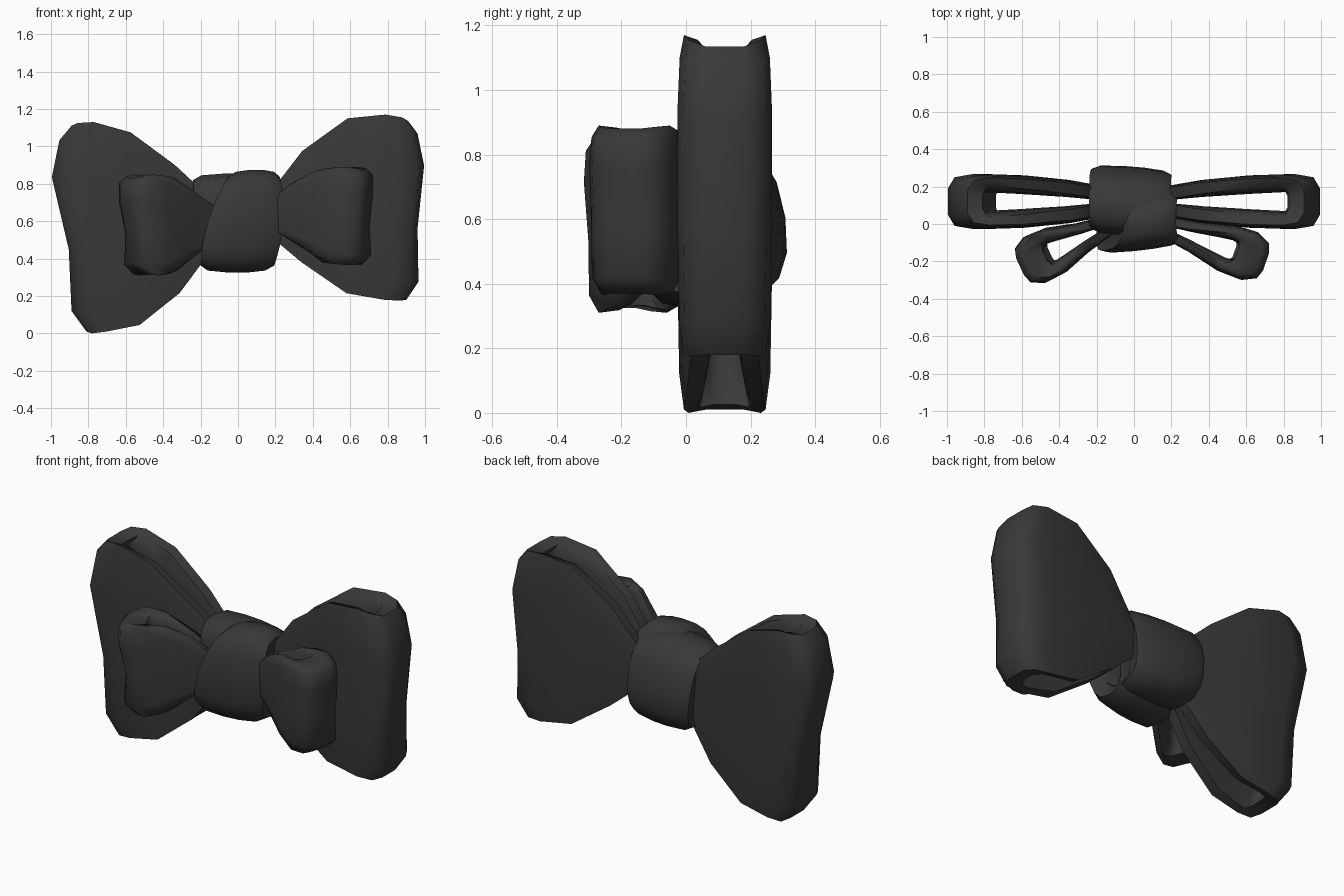
import bpy, bmesh, math

if "Cube" in bpy.data.objects:
    bpy.data.objects.remove(bpy.data.objects["Cube"], do_unlink=True)

fabric = bpy.data.materials.new("charcoal_fabric")
fabric.use_nodes = True
colour = (0.04, 0.04, 0.04, 1)
fabric.diffuse_color = colour
fabric.node_tree.nodes["Principled BSDF"].inputs["Base Color"].default_value = colour


def skin(name, rings):
    """Join a row of closed rings into a capped, smooth-shaded solid."""
    bm = bmesh.new()
    rows = [[bm.verts.new(p) for p in ring] for ring in rings]
    n = len(rows[0])
    for a, b in zip(rows, rows[1:]):
        for i in range(n):
            j = (i + 1) % n
            bm.faces.new((a[i], a[j], b[j], b[i]))
    bm.faces.new(rows[0])
    bm.faces.new(rows[-1])
    bmesh.ops.recalc_face_normals(bm, faces=bm.faces)
    mesh = bpy.data.meshes.new(name)
    bm.to_mesh(mesh)
    bm.free()
    mesh.materials.append(fabric)
    obj = bpy.data.objects.new(name, mesh)
    bpy.context.collection.objects.link(obj)
    bpy.ops.object.select_all(action="DESELECT")
    obj.select_set(True)
    bpy.context.view_layer.objects.active = obj
    bpy.ops.object.shade_smooth_by_angle(angle=math.radians(60))
    return obj


# Ribbon rows: height fraction, outward bulge of the wall, flare of the inside
ROWS = [(0, .86, 1.6), (.1, .96, 1.15), (.4, 1, 1), (.75, 1, 1), (.93, .95, 1.15), (1, .86, 1.6)]
# The inner face is a little shorter, so the rims slope inwards
INNER_HEIGHT = .97

# Half outlines seen from above: (fraction of length, sideways offset)
BIG_OUTER = [(0, .07), (.3, .115), (.6, .14), (.85, .147), (.96, .13), (1, .07)]
BIG_INNER = [(0, 0), (.3, .025), (.6, .042), (.82, .052), (.87, .048), (.9, .02)]
SMALL_OUTER = [(0, .05), (.35, .085), (.65, .13), (.85, .135), (.97, .1), (1, .05)]
SMALL_INNER = [(0, 0), (.3, .02), (.55, .042), (.68, .052), (.76, .042), (.79, .02)]


def ribbon_loop(name, side, root, angle, outer, inner, tops, bottoms, tips):
    """Ribbon that runs out from the knot, turns round and comes back."""
    ca, sa = math.cos(angle), math.sin(angle)

    def point(t, v, row, k, height):
        f = ROWS[row][0]
        along = t * tips[row]
        x = root[0] + along * ca - v * sa
        y = root[1] - along * sa - v * ca
        middle = (tops[k] + bottoms[k]) / 2
        z = middle + (f - .5) * height * (tops[k] - bottoms[k])
        return (side * x, y, z)

    count = len(outer)
    path = [(k, 1) for k in range(count)] + [(k, -1) for k in reversed(range(count))]
    rings = []
    for k, s in path:
        (to, vo), (ti, vi) = outer[k], inner[k]
        ring = [point(to, s * vo * ROWS[r][1], r, k, 1) for r in range(len(ROWS))]
        ring += [point(ti, s * vi * ROWS[r][2], r, k, INNER_HEIGHT)
                 for r in reversed(range(len(ROWS)))]
        rings.append(ring)
    return skin(name, rings)


# Large rear loops
ribbon_loop("left_large_loop", 1, (.1, .12), 0, BIG_OUTER, BIG_INNER,
            [.66, .975, 1.15, 1.17, 1.155, 1.135], [.58, .38, .215, .18, .175, .18],
            [.8, .865, .86, .895, .86, .81])
ribbon_loop("right_large_loop", -1, (.1, .12), 0, BIG_OUTER, BIG_INNER,
            [.68, .9, 1.075, 1.13, 1.125, 1.11], [.5, .215, .045, .01, 0, .01],
            [.71, .79, .805, .895, .855, .79])

# Small front loops, swung forward
ribbon_loop("left_small_loop", 1, (.12, 0), math.radians(19), SMALL_OUTER, SMALL_INNER,
            [.66, .8, .87, .89, .885, .88], [.6, .5, .42, .37, .365, .37],
            [.56, .61, .6, .62, .62, .58])
ribbon_loop("right_small_loop", -1, (.12, 0), math.radians(25), SMALL_OUTER, SMALL_INNER,
            [.66, .77, .84, .85, .84, .83], [.5, .41, .33, .31, .315, .325],
            [.46, .51, .5, .54, .54, .5])


def knot_band(name, centre, half, left, right, bow, power, lean, yaw, sides=16):
    """Soft band round the x axis; left and right edges are (bottom x, top x)."""
    rings = []
    for f, scale in [(.06, .7), (0, .86), (.1, .96), (.4, 1), (.65, 1), (.9, .96), (1, .86), (.94, .7)]:
        ring = []
        for i in range(sides):
            a = math.tau * i / sides
            c, s = math.cos(a), math.sin(a)
            y = math.copysign(abs(c) ** power, c) * scale * half[0]
            z = math.copysign(abs(s) ** power, s) * scale * half[1]
            h = (z / half[1] + 1) / 2
            swell = bow * 4 * h * (1 - h)
            lo = left[0] + h * (left[1] - left[0]) - swell
            hi = right[0] + h * (right[1] - right[0]) + swell
            x = lo + f * (hi - lo)
            ring.append((x, centre[0] + y - lean * z - yaw * x, centre[1] + z))
        rings.append(ring)
    return skin(name, rings)


# Knot: a slanted front wrap over a rear wrap
knot_band("front_knot", (.01, .6), (.155, .275), (-.2, -.03), (.18, .215), .045, .7, 0, -.12)
knot_band("rear_knot", (.12, .605), (.18, .25), (-.2, -.24), (.19, .19), .01, .82, .15, .08)
